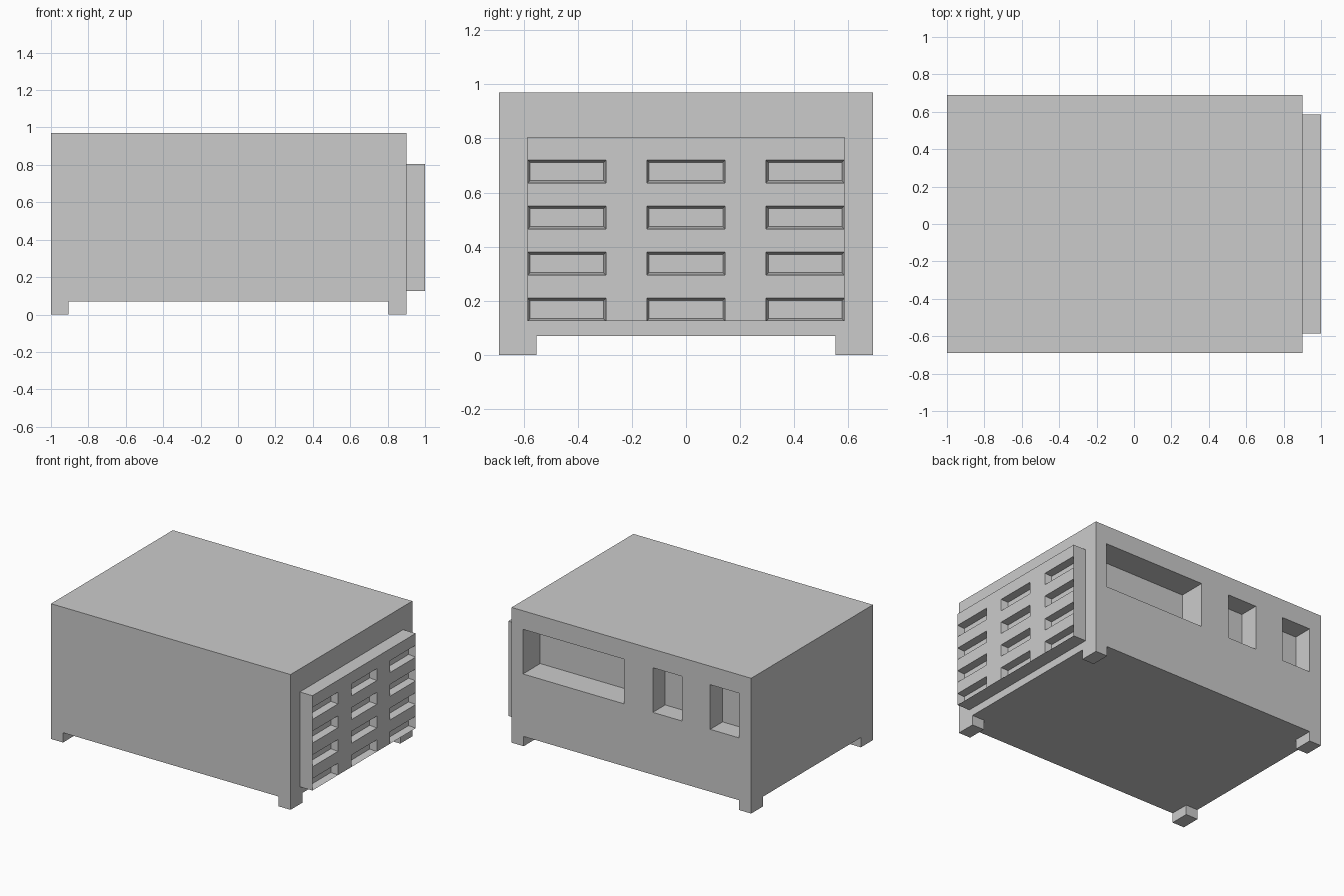
import bpy, bmesh
from mathutils import Vector

if "Cube" in bpy.data.objects:
    bpy.data.objects.remove(bpy.data.objects["Cube"])


def finish(name, bm):
    bmesh.ops.recalc_face_normals(bm, faces=bm.faces[:])
    mesh = bpy.data.meshes.new(name)
    bm.to_mesh(mesh)
    bm.free()
    obj = bpy.data.objects.new(name, mesh)
    bpy.context.collection.objects.link(obj)
    return obj


def box(name, lo, hi):
    lo, hi = Vector(lo), Vector(hi)
    bm = bmesh.new()
    bmesh.ops.create_cube(bm, size=1)
    for v in bm.verts:
        v.co = (lo + hi) / 2 + v.co * (hi - lo)
    return finish(name, bm)


def recessed_block(name, us, zs, place, length, recess, taper=0.0):
    """Block with a gridded face; recess(i, j) gives each cell's pocket depth.
    place(u, z, d) maps face coordinates and depth into the model frame."""
    bm = bmesh.new()
    g = [[bm.verts.new(place(u, z, 0)) for z in zs] for u in us]
    for i in range(len(us) - 1):
        for j in range(len(zs) - 1):
            ring = [g[i][j], g[i + 1][j], g[i + 1][j + 1], g[i][j + 1]]
            d = recess(i, j)
            if d:
                u0, u1 = us[i] + taper, us[i + 1] - taper
                z0, z1 = zs[j] + taper, zs[j + 1] - taper
                inner = [bm.verts.new(place(u, z, d)) for u, z in
                         ((u0, z0), (u1, z0), (u1, z1), (u0, z1))]
                for k in range(4):
                    n = (k + 1) % 4
                    bm.faces.new((ring[k], ring[n], inner[n], inner[k]))
                ring = inner
            bm.faces.new(ring)
    rim = [e for e in bm.edges if e.is_boundary]
    ext = bmesh.ops.extrude_edge_only(bm, edges=rim)["geom"]
    shift = Vector(place(0, 0, length)) - Vector(place(0, 0, 0))
    bmesh.ops.translate(bm, vec=shift,
                        verts=[v for v in ext if isinstance(v, bmesh.types.BMVert)])
    bmesh.ops.edgeloop_fill(bm, edges=[e for e in bm.edges if e.is_boundary])
    return finish(name, bm)


# Main housing with three pockets in the back
pockets = {(1, 1): 0.14, (3, 1): 0.14, (5, 1): 0.195}
recessed_block("housing",
               [-1, -0.905, -0.675, -0.45, -0.22, 0.007, 0.81, 0.9],
               [0.07, 0.517, 0.837, 0.97],
               lambda u, z, d: (u, 0.69 - d, z), 1.38,
               lambda i, j: pockets.get((i, j), 0))

# Vent panel on the right with a 3 x 4 array of tapered slots
recessed_block("vent_panel",
               [-0.585, -0.295, -0.145, 0.145, 0.295, 0.585],
               [0.125 + 0.085 * k for k in range(9)],
               lambda u, z, d: (1 - d, u, z), 0.1,
               lambda i, j: 0.05 if i % 2 == 0 and j % 2 == 0 else 0,
               taper=0.009)

# Corner feet
for side, x in (("left", -1), ("right", 0.805)):
    for end, y in (("front", -0.69), ("back", 0.553)):
        box(f"{end}_{side}_foot", (x, y, 0), (x + 0.095, y + 0.137, 0.07))
